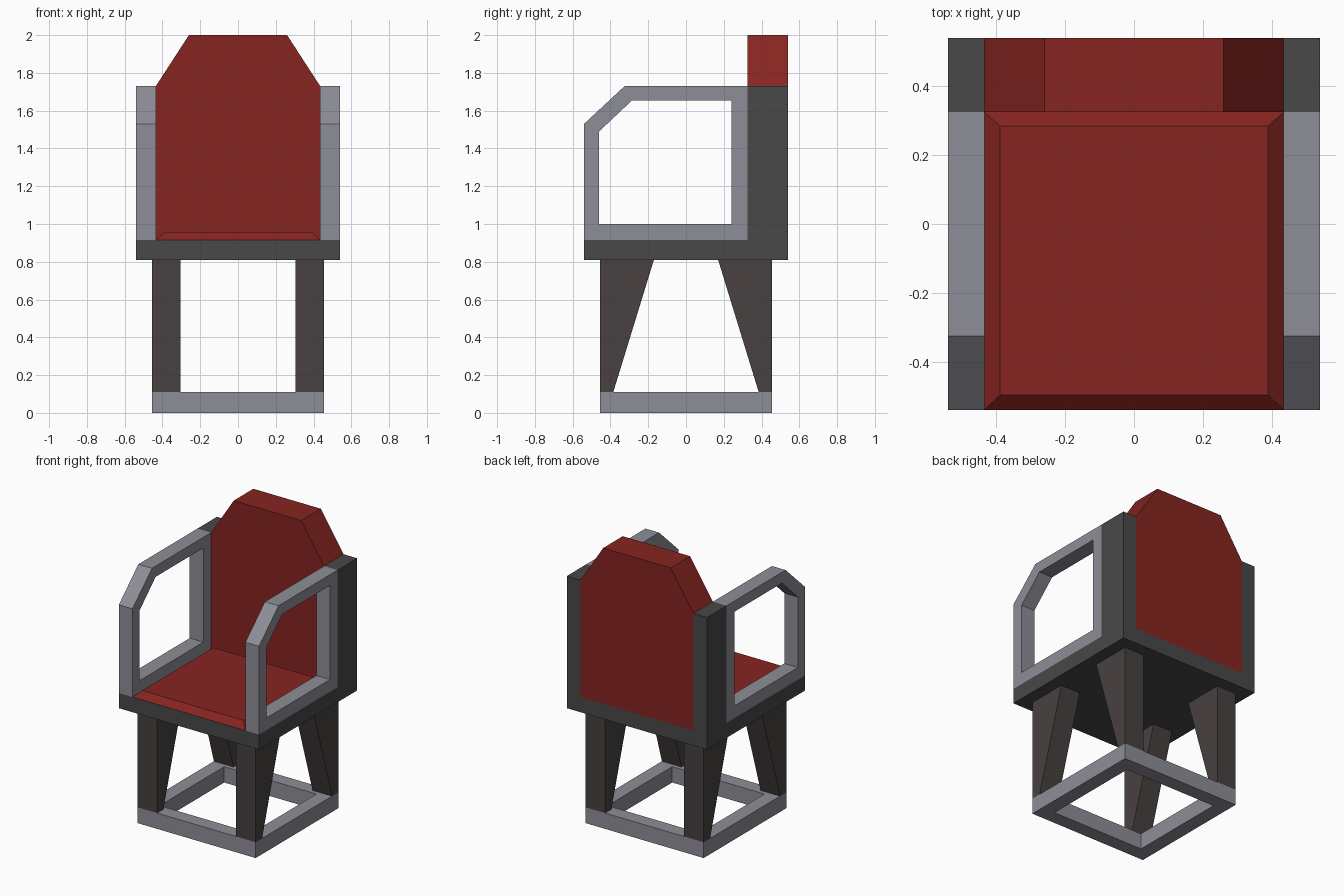
import bpy
import bmesh

if "Cube" in bpy.data.objects:
    bpy.data.objects.remove(bpy.data.objects["Cube"])


def material(name, rgb):
    mat = bpy.data.materials.new(name)
    mat.diffuse_color = (*rgb, 1)
    mat.use_nodes = True
    mat.node_tree.nodes["Principled BSDF"].inputs["Base Color"].default_value = mat.diffuse_color
    return mat


RED = material("red_upholstery", (0.24, 0.018, 0.015))
DARK = material("dark_frame", (0.065, 0.065, 0.065))
BROWN = material("leg_brown", (0.065, 0.053, 0.052))
GREY = material("light_grey", (0.27, 0.27, 0.31))


def finish(name, bm, mat, mirror=(False, False)):
    bmesh.ops.recalc_face_normals(bm, faces=bm.faces)
    mesh = bpy.data.meshes.new(name)
    bm.to_mesh(mesh)
    bm.free()
    mesh.materials.append(mat)
    obj = bpy.data.objects.new(name, mesh)
    bpy.context.collection.objects.link(obj)
    if any(mirror):
        mod = obj.modifiers.new("Mirror", 'MIRROR')
        mod.use_axis = (*mirror, False)
        mod.use_mirror_merge = False
    return obj


def place(axis, p, d):
    """Put a 2D profile point at depth d along the given axis."""
    return {'X': (d, *p), 'Y': (p[0], d, p[1]), 'Z': (*p, d)}[axis]


def extrude(name, axis, outer, lo, hi, mat, inner=None, mirror=(False, False)):
    """Extrude a profile; a matching inner profile makes it an open frame."""
    bm = bmesh.new()
    n = len(outer)

    def loop(pts, d):
        return [bm.verts.new(place(axis, p, d)) for p in pts]

    def bridge(a, b):
        for i in range(n):
            j = (i + 1) % n
            bm.faces.new((a[i], a[j], b[j], b[i]))

    a, b = loop(outer, lo), loop(outer, hi)
    bridge(a, b)
    if inner:
        c, d = loop(inner, lo), loop(inner, hi)
        bridge(c, d)
        bridge(a, c)
        bridge(b, d)
    else:
        bm.faces.new(a)
        bm.faces.new(b)
    return finish(name, bm, mat, mirror)


def rect(x0, x1, y0, y1):
    return [(x0, y0), (x1, y0), (x1, y1), (x0, y1)]


# Floor frame
extrude("base_frame", 'Z', rect(-.455, .455, -.455, .455), 0, .11, GREY,
        inner=rect(-.355, .355, -.355, .355))

# Four tapered legs
extrude("legs", 'X', [(.455, .11), (.455, .81), (.17, .81), (.385, .11)],
        .305, .455, BROWN, mirror=(True, True))

# Seat base slab and rear posts
extrude("seat_base", 'Z', rect(-.54, .54, -.54, .54), .81, .915, DARK)
extrude("back_posts", 'Z', rect(.435, .54, .325, .54), .915, 1.73, DARK,
        mirror=(True, False))

# Armrest frames with a chamfered front corner
extrude("armrests", 'X',
        [(-.54, .915), (.325, .915), (.325, 1.73), (-.325, 1.73), (-.54, 1.53)],
        .435, .54, GREY,
        inner=[(-.46, 1.0), (.24, 1.0), (.24, 1.655), (-.285, 1.655), (-.46, 1.49)],
        mirror=(True, False))

# Backrest with sloped top corners
extrude("backrest", 'Y',
        [(-.435, .915), (.435, .915), (.435, 1.73), (.26, 2.0), (-.26, 2.0), (-.435, 1.73)],
        .325, .54, RED)

# Seat cushion with bevelled rim
bm = bmesh.new()
low = [bm.verts.new((*p, .915)) for p in rect(-.435, .435, -.54, .325)]
top = [bm.verts.new((*p, .957)) for p in rect(-.39, .39, -.497, .285)]
bm.faces.new(low)
bm.faces.new(top)
for i in range(4):
    j = (i + 1) % 4
    bm.faces.new((low[i], low[j], top[j], top[i]))
finish("seat_cushion", bm, RED)
